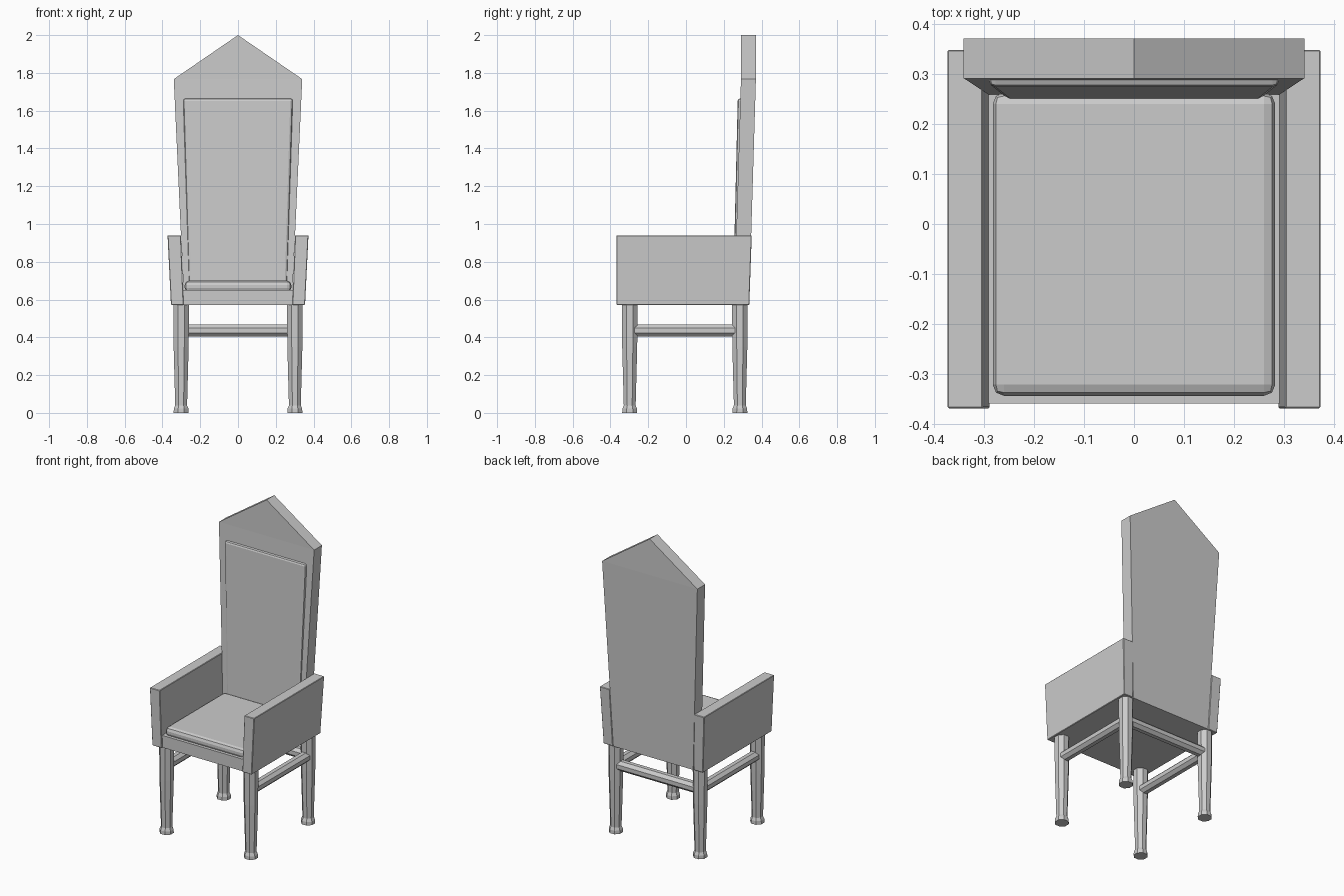
import bpy, bmesh, math
from mathutils import Vector

if "Cube" in bpy.data.objects:
    bpy.data.objects.remove(bpy.data.objects["Cube"])


def make_object(name, bm):
    bmesh.ops.recalc_face_normals(bm, faces=bm.faces)
    me = bpy.data.meshes.new(name)
    bm.to_mesh(me)
    bm.free()
    ob = bpy.data.objects.new(name, me)
    bpy.context.collection.objects.link(ob)
    return ob


def loft(name, rings, bevel=0.0, segments=1):
    """Skin matching closed rings of points and cap both ends."""
    bm = bmesh.new()
    loops = [[bm.verts.new(p) for p in ring] for ring in rings]
    n = len(loops[0])
    for a, b in zip(loops, loops[1:]):
        for i in range(n):
            j = (i + 1) % n
            bm.faces.new((a[i], a[j], b[j], b[i]))
    bm.faces.new(loops[0])
    bm.faces.new(loops[-1])
    ob = make_object(name, bm)
    if bevel:
        mod = ob.modifiers.new("soft_edges", 'BEVEL')
        mod.width = bevel
        mod.segments = segments
        mod.limit_method = 'ANGLE'
    return ob


def rect(x0, x1, y0, y1, z):
    return [(x0, y0, z), (x1, y0, z), (x1, y1, z), (x0, y1, z)]


def octagon(x, y, z, r):
    angles = [math.radians(22.5 + 45 * i) for i in range(8)]
    return [(x + r * math.cos(a), y + r * math.sin(a), z) for a in angles]


def rod(name, a, b, r):
    """Eight-sided horizontal bar between two points."""
    a, b = Vector(a), Vector(b)
    up = Vector((0, 0, 1))
    side = (b - a).normalized().cross(up)
    angles = [math.radians(22.5 + 45 * i) for i in range(8)]
    return loft(name, [[p + side * r * math.cos(t) + up * r * math.sin(t)
                        for t in angles] for p in (a, b)])


# seat frame and cushion
loft("seat_frame", [rect(-.295, .295, -.358, .30, .572),
                    rect(-.295, .295, -.358, .30, .65)])
loft("seat_cushion", [rect(-.282, .282, -.343, .262, .64),
                      rect(-.282, .282, -.343, .262, .70)], .022, 2)

# gabled backrest: leans back up to the shoulders, then upright
rows = [(.285, .255, .334, .572), (.34, .291, .37, 1.767), (0, .291, .37, 2.0)]
bm = bmesh.new()
front, back = [], []
for w, yf, yb, z in rows:
    for s in ((-1, 1) if w else (1,)):
        front.append(bm.verts.new((s * w, yf, z)))
        back.append(bm.verts.new((s * w, yb, z)))
for side in (front, back):
    bm.faces.new([side[i] for i in (0, 1, 3, 2)])
    bm.faces.new([side[i] for i in (2, 3, 4)])
outline = (0, 1, 3, 4, 2)
for i, j in zip(outline, outline[1:] + outline[:1]):
    bm.faces.new((front[i], front[j], back[j], back[i]))
make_object("backrest", bm)

# back cushion
loft("back_cushion", [rect(-.26, .26, .25, .30, .66),
                      rect(-.29, .29, .274, .32, 1.665)], .013, 2)

for s, label in ((-1, "left"), (1, "right")):
    # solid arm panels, flaring outwards
    loft(label + "_arm", [rect(s * .288, s * .355, -.368, .335, .572),
                          rect(s * .302, s * .373, -.368, .348, .94)], .003)
    # tapered octagonal legs with flared feet
    for y, place in ((-.298, "front"), (.285, "back")):
        loft(f"{place}_{label}_leg",
             [octagon(s * .301, y, z, r) for z, r in
              ((0, .043), (.022, .042), (.04, .034), (.35, .043), (.58, .045))])
    rod(label + "_stretcher", (s * .301, -.298, .437), (s * .301, .285, .437), .034)
rod("back_stretcher", (-.301, .285, .437), (.301, .285, .437), .034)
